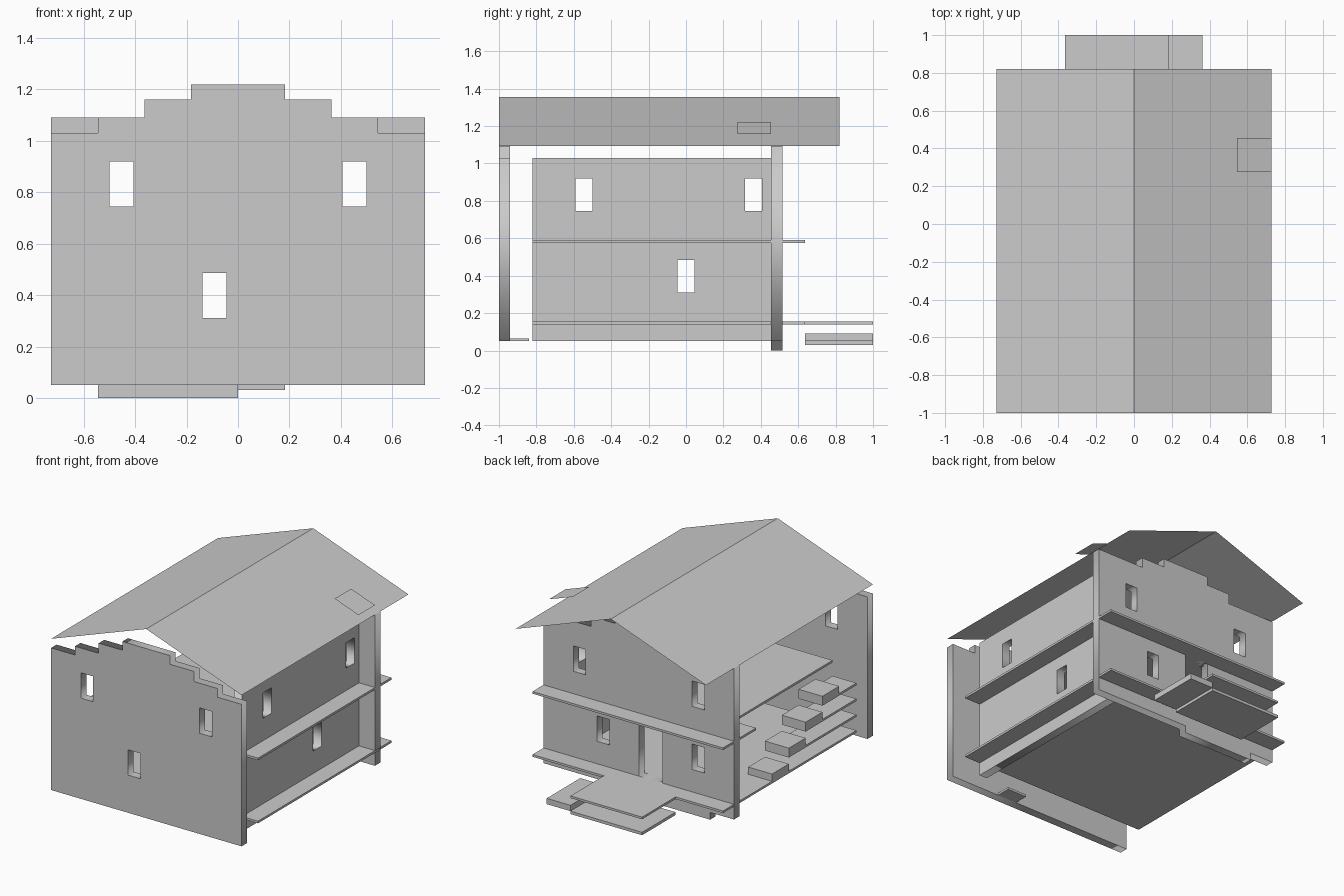
import bpy, math

if "Cube" in bpy.data.objects:
    bpy.data.objects.remove(bpy.data.objects["Cube"])

grey = bpy.data.materials.new("plain_grey")
grey.diffuse_color = (0.6, 0.6, 0.6, 1)
grey.use_nodes = True
grey.node_tree.nodes["Principled BSDF"].inputs["Base Color"].default_value = grey.diffuse_color


def mesh_object(name, verts, faces):
    me = bpy.data.meshes.new(name)
    me.from_pydata(verts, [], faces)
    me.materials.append(grey)
    ob = bpy.data.objects.new(name, me)
    bpy.context.collection.objects.link(ob)
    return ob


def box(name, x0, x1, y0, y1, z0, z1):
    v = [(x, y, z) for x in (x0, x1) for y in (y0, y1) for z in (z0, z1)]
    f = [(0, 1, 3, 2), (4, 6, 7, 5), (0, 4, 5, 1), (2, 3, 7, 6), (0, 2, 6, 4), (1, 5, 7, 3)]
    return mesh_object(name, v, f)


def rect(u0, u1, z0, z1):
    return [(u0, z0), (u1, z0), (u1, z1), (u0, z1)]


def wall(name, outline, holes, centre, thick, turn=0.0):
    """Filled outline with openings, extruded to a wall slab."""
    cu = bpy.data.curves.new(name, 'CURVE')
    cu.dimensions = '2D'
    cu.fill_mode = 'BOTH'
    cu.extrude = thick / 2
    for loop in [outline] + holes:
        sp = cu.splines.new('POLY')
        sp.points.add(len(loop) - 1)
        for p, (u, w) in zip(sp.points, loop):
            p.co = (u, w, 0, 1)
        sp.use_cyclic_u = True
    ob = bpy.data.objects.new(name, cu)
    bpy.context.collection.objects.link(ob)
    ob.location = centre
    ob.rotation_euler = (math.pi / 2, 0, turn)
    bpy.context.view_layer.update()
    me = bpy.data.meshes.new_from_object(ob.evaluated_get(bpy.context.evaluated_depsgraph_get()))
    new = bpy.data.objects.new(name, me)
    new.matrix_world = ob.matrix_world.copy()
    bpy.data.objects.remove(ob)
    me.materials.clear()
    me.materials.append(grey)
    bpy.context.collection.objects.link(new)
    return new


W, S = 0.727, 0.545           # half width, inner wall line
LOW, HIGH = (0.31, 0.485), (0.745, 0.92)   # window heights
upper_windows = [rect(-0.5, -0.407, *HIGH), rect(0.407, 0.5, *HIGH)]

# Front gable wall with three steps per side
right = [(W, 0.05), (W, 1.03), (S, 1.03), (S, 1.09), (0.363, 1.09), (0.363, 1.16),
         (0.182, 1.16), (0.182, 1.22)]
wall("front_wall", right + [(-x, z) for x, z in reversed(right)],
     upper_windows + [rect(-0.138, -0.045, *LOW)], (0, -0.97, 0), 0.06)

# Back gable wall with doorway and a deeper footing
top = [(W, 0.05), (W, 1.09)] + right[4:]
wall("back_wall", top + [(-x, z) for x, z in reversed(top)] + [(-S, 0.05), (-S, 0), (0, 0), (0, 0.05)],
     upper_windows + [rect(-0.5, -0.407, *LOW), rect(0.225, 0.318, *LOW),
                      rect(-0.182, 0, 0.155, 0.575)], (0, 0.485, 0), 0.06)

# Right side wall
wall("side_wall", rect(-0.82, 0.455, 0.05, 1.03),
     [rect(-0.592, -0.5, *HIGH), rect(0.315, 0.407, *HIGH), rect(-0.046, 0.045, *LOW)],
     (0.575, 0, 0), 0.06, math.pi / 2)

# Floors running out past the walls as ledges
box("ground_floor", -W, W, -0.82, 0.635, 0.14, 0.155)
box("upper_floor", -S, W, -0.82, 0.635, 0.575, 0.59)
box("upper_landing", -W, -S, 0.275, 0.635, 0.575, 0.59)

# Stair flight on the open left side: plates with a block on each
for i in range(4):
    y = 0.1 - 0.183 * i
    z = 0.155 + 0.109 * i
    if i:
        box("stair_plate", -W, -S, -0.82, y, z - 0.015, z)
    box("stair_block", -W, -S, y - 0.183, y, z, z + 0.05)

# Back terrace and its steps
box("terrace_deck", -0.365, 0.182, 0.635, 1.0, 0.14, 0.155)
box("terrace_lower_slab", -0.365, 0.182, 0.635, 1.0, 0.03, 0.05)
box("terrace_step", 0.182, 0.363, 0.635, 1.0, 0.05, 0.09)

# Small slab behind the front wall
box("front_slab", 0.2, 0.35, -0.94, -0.84, 0.05, 0.065)

# Thin roof sheets and the raised panel over the right slope
EAVE, RIDGE = 1.093, 1.355
for name, s in (("roof_left", -1), ("roof_right", 1)):
    v = [(0, -1, RIDGE), (s * W, -1, EAVE), (s * W, 0.82, EAVE), (0, 0.82, RIDGE)]
    mesh_object(name, v, [(0, 1, 2, 3) if s > 0 else (3, 2, 1, 0)])
mesh_object("roof_panel", [(S, 0.275, 1.223), (W, 0.275, 1.158), (W, 0.455, 1.158), (S, 0.455, 1.223)],
            [(0, 1, 2, 3)])
